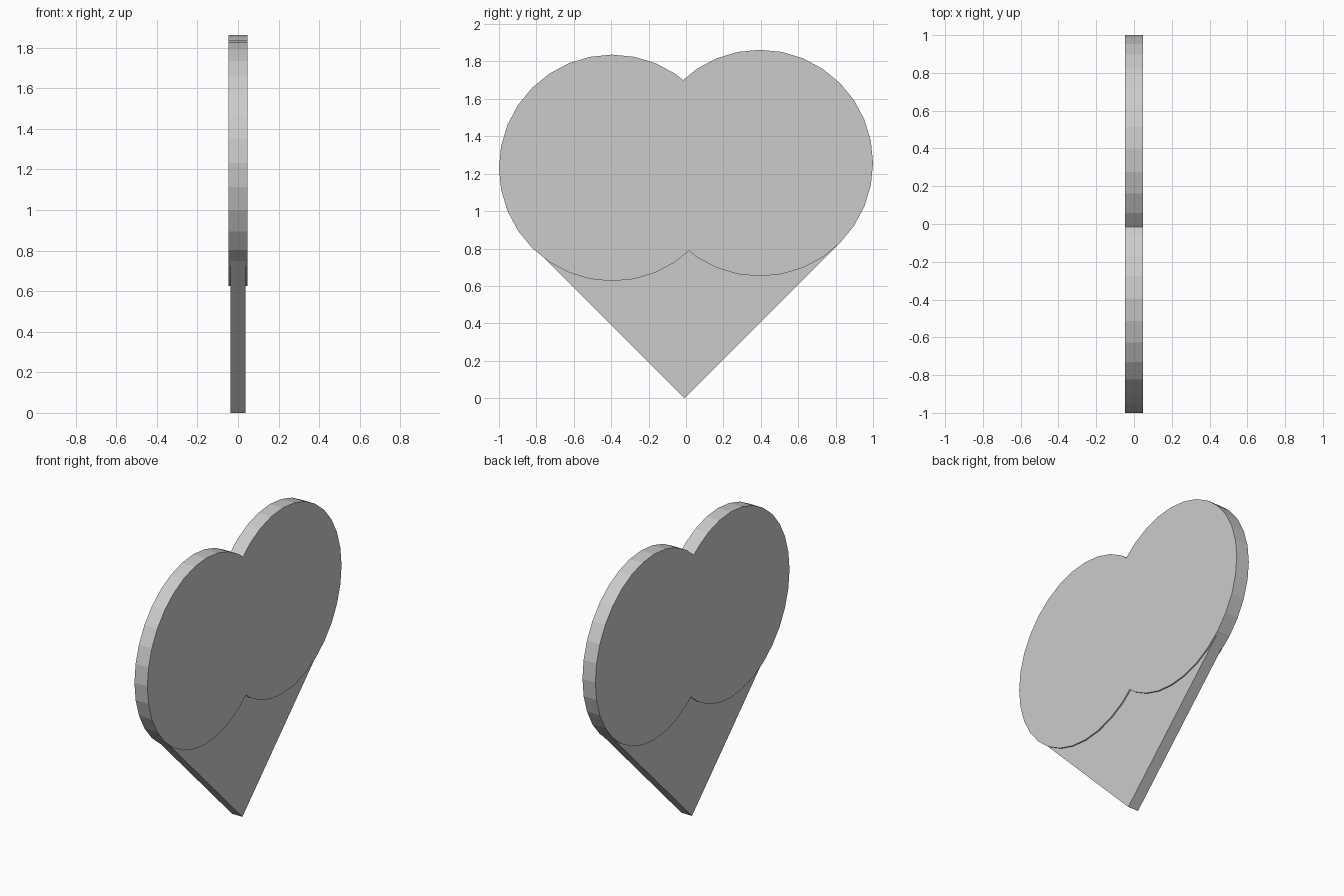
import bpy
from math import radians, sqrt

if "Cube" in bpy.data.objects:
    bpy.data.objects.remove(bpy.data.objects["Cube"])

R = 0.6055        # lobe radius
LOBE_T = 0.093    # lobe thickness
DIAG = 0.84       # half diagonal of the point block


def lobe(name, y, z):
    # flat 32-sided disc with its axis along x
    bpy.ops.mesh.primitive_cylinder_add(vertices=32, radius=R, depth=LOBE_T,
                                        location=(0, y, z),
                                        rotation=(0, radians(90), 0))
    bpy.context.object.name = name


# Two rounded lobes, the right one slightly higher
lobe("left_lobe", -0.3945, 1.231)
lobe("right_lobe", 0.3945, 1.257)

# Slightly thinner square block standing on its corner forms the point
bpy.ops.mesh.primitive_cube_add(size=1, location=(0, -0.008, DIAG),
                                rotation=(radians(45), 0, 0))
point = bpy.context.object
point.name = "heart_point"
point.scale = (0.075, DIAG * sqrt(2), DIAG * sqrt(2))
